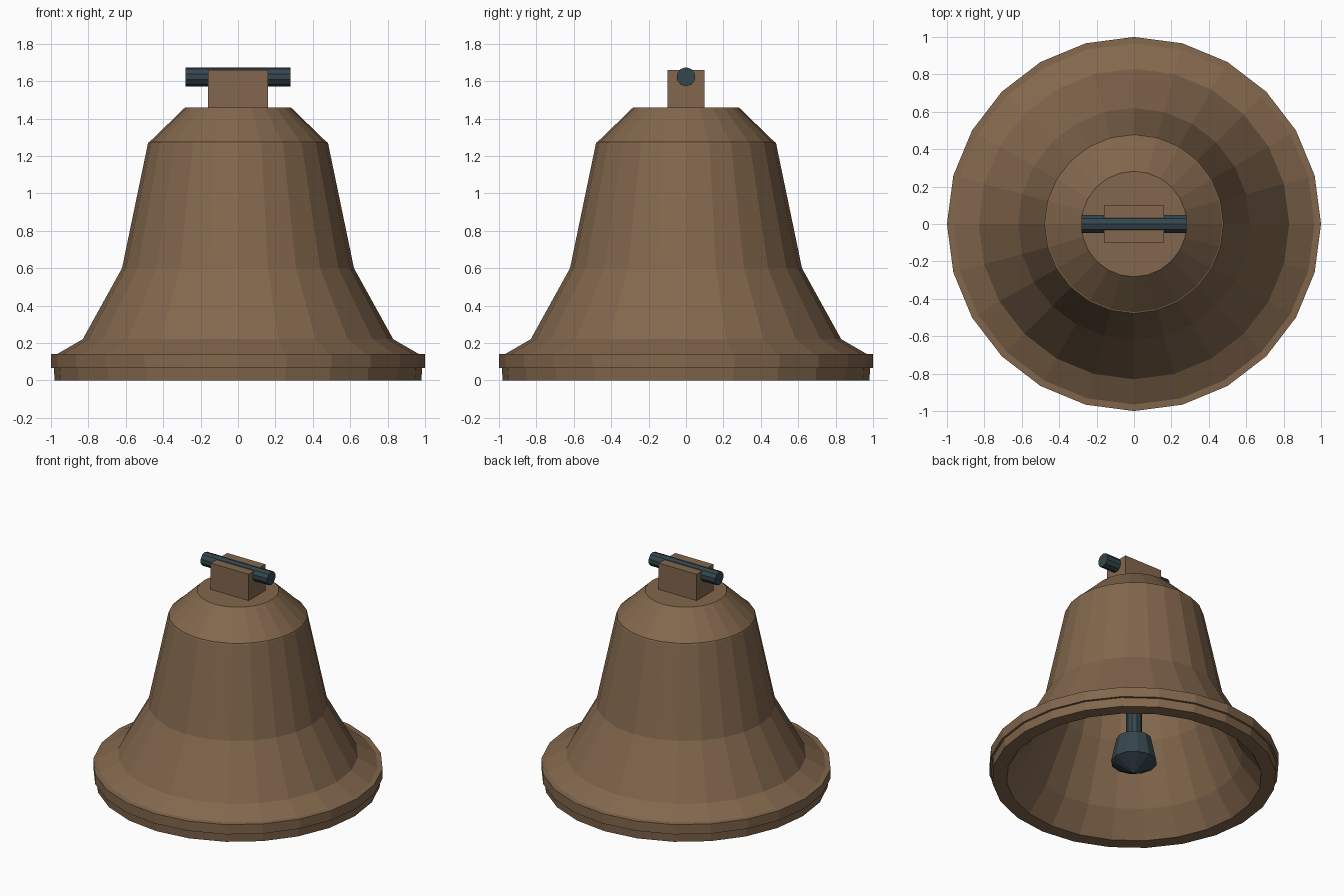
import bpy
import math

if "Cube" in bpy.data.objects:
    bpy.data.objects.remove(bpy.data.objects["Cube"], do_unlink=True)


def material(name, colour):
    mat = bpy.data.materials.new(name)
    mat.use_nodes = True
    mat.diffuse_color = (*colour, 1)
    mat.node_tree.nodes["Principled BSDF"].inputs["Base Color"].default_value = (*colour, 1)
    return mat


bronze = material("bronze", (0.225, 0.136, 0.074))
steel = material("dark steel", (0.036, 0.062, 0.074))


def lathe(name, profile, sides, mat):
    """Spin (radius, height) points about z; radius 0 ends close to a pole."""
    verts, rings, faces = [], [], []
    for r, z in profile:
        count = sides if r else 1
        start = len(verts)
        for i in range(count):
            a = math.tau * i / sides
            verts.append((r * math.cos(a), r * math.sin(a), z))
        rings.append([start + i % count for i in range(sides)])
    for low, high in zip(rings, rings[1:]):
        for i in range(sides):
            j = (i + 1) % sides
            loop = (low[i], low[j], high[j], high[i])
            faces.append(tuple(dict.fromkeys(loop)))
    mesh = bpy.data.meshes.new(name)
    mesh.from_pydata(verts, [], faces)
    mesh.materials.append(mat)
    obj = bpy.data.objects.new(name, mesh)
    bpy.context.collection.objects.link(obj)
    return obj


# Bell shell: inside from flat roof to mouth, then outside from lip to crown
inside = [(0, 1.16), (0.424, 1.16), (0.55, 0.597), (0.745, 0.175), (0.88, 0)]
lip = [(0.98, 0), (0.985, 0.065), (1, 0.066), (1, 0.14), (0.965, 0.142)]
outside = [(0.83, 0.22), (0.62, 0.6), (0.482, 1.265), (0.478, 1.275)]
crown = [(0.472, 1.276), (0.282, 1.46), (0, 1.46)]
lathe("bell_shell", inside + lip + outside + crown, 24, bronze)

# Hanger block on the crown
bpy.ops.mesh.primitive_cube_add(size=1, location=(0, 0, 1.555))
block = bpy.context.object
block.name = "hanger_block"
block.scale = (0.32, 0.2, 0.21)
block.data.materials.append(bronze)

# Axle through the hanger, with an edge uppermost
bpy.ops.mesh.primitive_cylinder_add(vertices=10, radius=0.051, depth=0.56, location=(0, 0, 1.623),
                                    rotation=(math.pi / 2, 0, math.pi / 2))
axle = bpy.context.object
axle.name = "axle"
axle.data.materials.append(steel)

# Clapper: pointed weight on a straight rod
lathe("clapper_weight", [(0, 0.03), (0.16, 0.115), (0.122, 0.298), (0, 0.3)], 12, steel)
lathe("clapper_rod", [(0.055, 0.29), (0.055, 1.165)], 10, steel)
